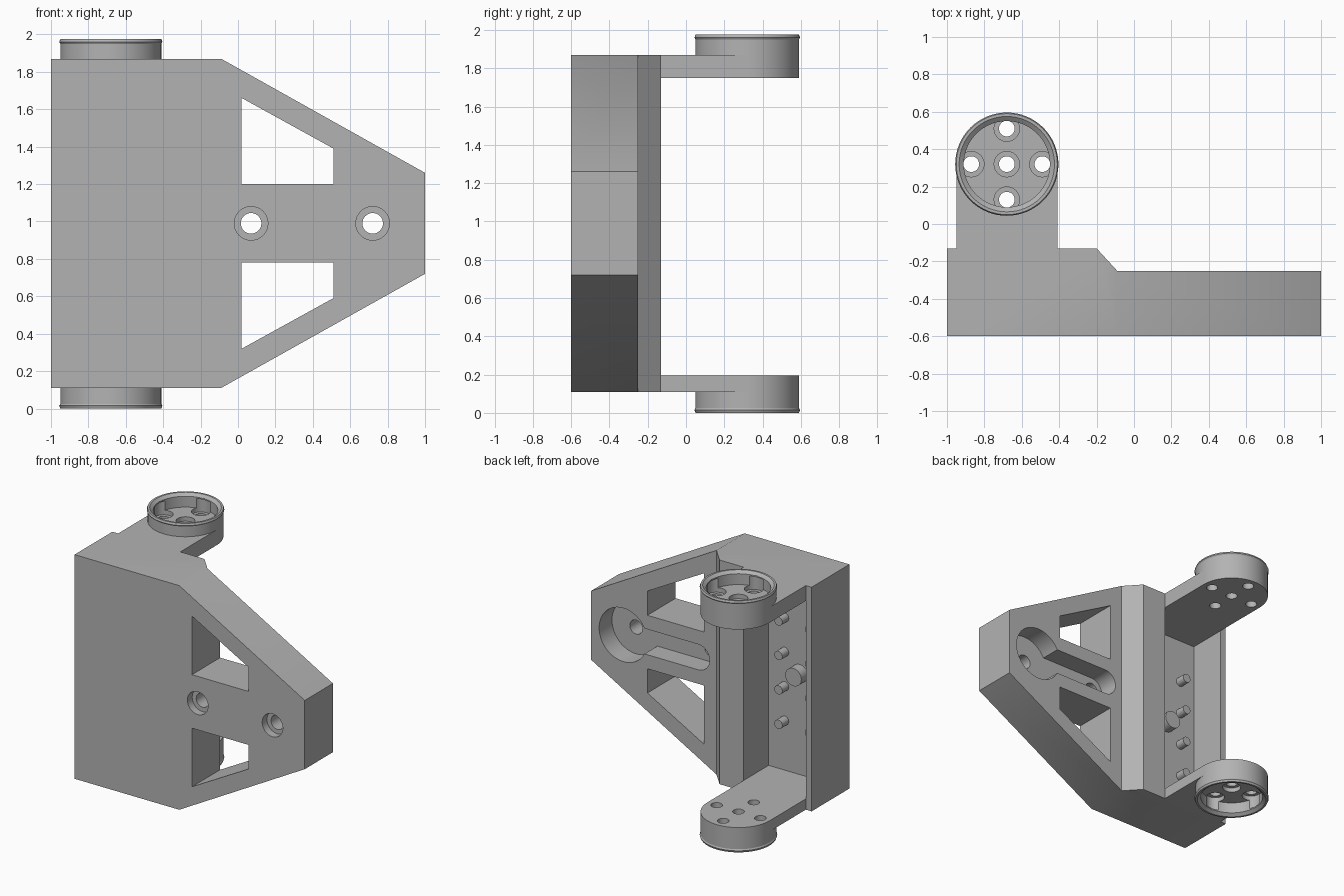
import bpy, bmesh
from math import cos, sin, pi, radians

cube = bpy.data.objects.get("Cube")
if cube:
    bpy.data.objects.remove(cube, do_unlink=True)

MID = 0.99           # height of the plate's centre line
PIVOT = (-0.68, 0.32)  # axis of both cups

grey = bpy.data.materials.new("plain grey")
grey.use_nodes = True
grey.diffuse_color = (0.45, 0.45, 0.45, 1)
grey.node_tree.nodes["Principled BSDF"].inputs["Base Color"].default_value = grey.diffuse_color


def circle(cx, cy, r, n=48):
    return [(cx + r * cos(2 * pi * i / n), cy + r * sin(2 * pi * i / n)) for i in range(n)]


def rect(x0, x1, y0, y1):
    return [(x0, y0), (x1, y0), (x1, y1), (x0, y1)]


def loft(name, rings, axis="z"):
    """Solid through a stack of (outline, level) rings along z or y."""
    bm = bmesh.new()
    loops = []
    for pts, h in rings:
        loops.append([bm.verts.new((a, b, h) if axis == "z" else (a, h, b)) for a, b in pts])
    n = len(loops[0])
    bm.faces.new(loops[0])
    bm.faces.new(loops[-1])
    for low, high in zip(loops, loops[1:]):
        for i in range(n):
            j = (i + 1) % n
            bm.faces.new((low[i], low[j], high[j], high[i]))
    bmesh.ops.recalc_face_normals(bm, faces=bm.faces)
    mesh = bpy.data.meshes.new(name)
    bm.to_mesh(mesh)
    bm.free()
    mesh.materials.append(grey)
    obj = bpy.data.objects.new(name, mesh)
    bpy.context.collection.objects.link(obj)
    return obj


def prism(name, pts, lo, hi, axis="z"):
    return loft(name, [(pts, lo), (pts, hi)], axis)


def combine(obj, other, operation="DIFFERENCE"):
    mod = obj.modifiers.new("combine", "BOOLEAN")
    mod.operation, mod.solver, mod.object = operation, "EXACT", other
    with bpy.context.temp_override(object=obj, active_object=obj, selected_objects=[obj]):
        bpy.ops.object.modifier_apply(modifier=mod.name)
    bpy.data.objects.remove(other, do_unlink=True)


def finish(obj):
    bpy.ops.object.select_all(action="DESELECT")
    obj.select_set(True)
    bpy.context.view_layer.objects.active = obj
    bpy.ops.object.shade_smooth_by_angle(angle=radians(30))


# Tapered mounting plate
outline = [(-1, 0.11), (-0.09, 0.11), (1, 0.72), (1, 1.26), (-0.09, 1.87), (-1, 1.87)]
plate = prism("mounting_plate", outline, -0.6, -0.13, "y")

# Thinner tapered side with a chamfered step
step = [(-0.2, -0.13), (-0.09, -0.25), (1.2, -0.25), (1.2, 0.1), (-0.2, 0.1)]
combine(plate, prism("step_cutter", step, -0.2, 2.2))

# Tall pocket between the arms
combine(plate, prism("pocket_cutter", rect(-0.95, -0.41, -0.44, 0.1), 0.195, 1.75))

# Triangular windows, mirrored about the centre line
window = [(0.02, 0.21), (0.51, 0.21), (0.51, 0.4), (0.02, 0.67)]
for side in (1, -1):
    pts = [(x, MID + side * z) for x, z in window]
    combine(plate, prism("window_cutter", pts, -0.9, 0.1, "y"))

# Keyhole recess in the back
combine(plate, prism("slot_cutter", rect(0.07, 0.72, MID - 0.1, MID + 0.1), -0.41, 0, "y"))
combine(plate, prism("slot_end_cutter", circle(0.07, MID, 0.1), -0.41, 0, "y"))
combine(plate, prism("keyhole_cutter", circle(0.72, MID, 0.21), -0.41, 0.02, "y"))

# Counterbored screw holes
for x in (0.07, 0.72):
    combine(plate, prism("hole_cutter", circle(x, MID, 0.055, 32), -0.9, 0, "y"))
    combine(plate, prism("bore_cutter", circle(x, MID, 0.09, 32), -0.9, -0.54, "y"))
finish(plate)

# Pegs on the pocket floor
for col, x in enumerate((-0.55, -0.815)):
    for row in range(4):
        z = MID + (row - 1.5) * 0.27
        finish(prism(f"peg_{col}_{row}", circle(x, z, 0.035, 24), -0.45, -0.36, "y"))
finish(prism("centre_peg", circle(-0.68, MID, 0.07, 32), -0.45, -0.36, "y"))


def arm_with_cup(name, tip, inner, shoulder, out):
    """Arm ending in an open cup; out is +1 when the cup opens upward."""
    def ring(r, depth):
        return (circle(*PIVOT, r, 64), tip - out * depth)

    arm = loft(name, [(circle(*PIVOT, 0.27, 64), inner), ring(0.27, 0.025),
                      ring(0.276, 0.015), ring(0.27, 0)])
    lo, hi = sorted((inner, shoulder))
    bar = rect(PIVOT[0] - 0.27, PIVOT[0] + 0.27, -0.13, PIVOT[1])
    combine(arm, prism("bar", bar, lo, hi), "UNION")
    # Cup cavity with a wider mouth
    combine(arm, loft("cavity", [ring(0.23, 0.105), ring(0.23, 0.02),
                                 ring(0.255, 0.0), ring(0.255, -0.1)]))
    # Screw seats and through holes
    for dx, dy in ((0, 0), (1, 0), (-1, 0), (0, 1), (0, -1)):
        cx, cy = PIVOT[0] + 0.19 * dx, PIVOT[1] + 0.19 * dy
        lo, hi = sorted((tip - out * 0.14, tip - out * 0.03))
        combine(arm, prism("seat", circle(cx, cy, 0.068, 32), lo, hi))
        combine(arm, prism("hole", circle(cx, cy, 0.042, 32), tip - 0.5, tip + 0.5))
    finish(arm)


arm_with_cup("upper_arm", 1.975, 1.75, 1.87, 1)
arm_with_cup("lower_arm", 0.0, 0.195, 0.11, -1)
